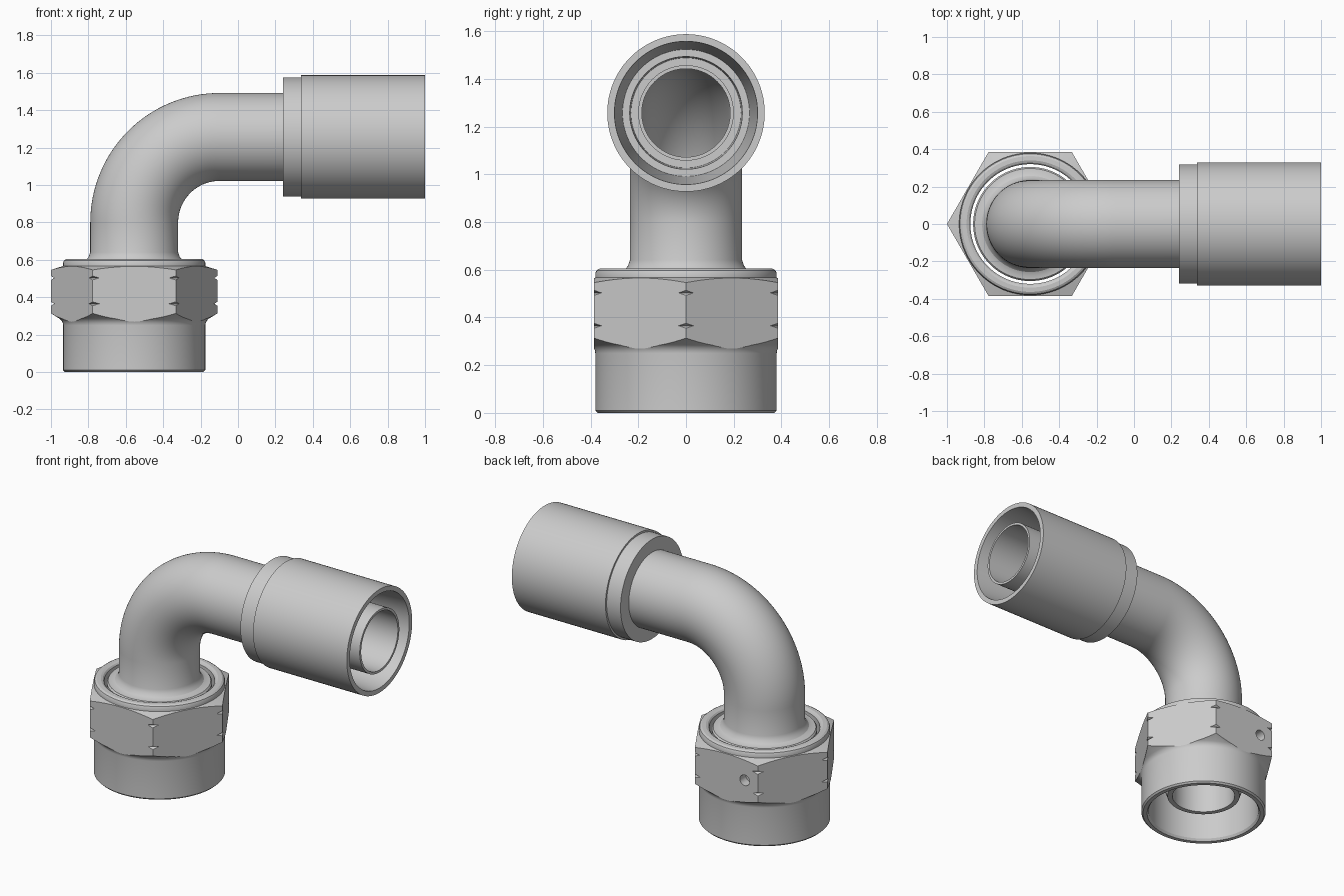
import bpy, bmesh, math
from mathutils import Vector, Matrix

if "Cube" in bpy.data.objects:
    bpy.data.objects.remove(bpy.data.objects["Cube"])

NUT_X = -0.555        # vertical axis of nut
ARM_Z = 1.257         # height of horizontal arm
BEND = 0.457          # bend radius of the centre line
S0 = ARM_Z - BEND     # path length where the bend starts
S1 = S0 + BEND * math.pi / 2
SIDES = 96


def path(s):
    """Centre point and in-plane normal at length s along the elbow path."""
    if s <= S0:
        return Vector((NUT_X, 0, s)), Vector((1, 0, 0))
    a = min((s - S0) / BEND, math.pi / 2)
    n = Vector((math.cos(a), 0, -math.sin(a)))
    p = Vector((NUT_X + BEND, 0, S0)) - n * BEND
    p.x += max(0, s - S1)
    return p, n


def arm(x):
    """Path length for a given x on the horizontal arm."""
    return S1 + x - (NUT_X + BEND)


def straight(s):
    return Vector((NUT_X, 0, s)), Vector((1, 0, 0))


def sweep(name, profile, route):
    """Closed (length, radius) profile turned around a route."""
    bm = bmesh.new()
    rings = []
    for s, r in profile:
        p, n = route(s)
        rings.append([bm.verts.new(p + n * (r * math.cos(t)) + Vector((0, r * math.sin(t), 0)))
                      for t in (2 * math.pi * i / SIDES for i in range(SIDES))])
    for k, ring in enumerate(rings):
        nxt = rings[(k + 1) % len(rings)]
        for i in range(SIDES):
            j = (i + 1) % SIDES
            bm.faces.new((ring[i], ring[j], nxt[j], nxt[i]))
    bmesh.ops.recalc_face_normals(bm, faces=bm.faces)
    return finish(name, bm)


def cylinder(name, sides, radius, depth, matrix):
    bm = bmesh.new()
    bmesh.ops.create_cone(bm, cap_ends=True, segments=sides, radius1=radius,
                          radius2=radius, depth=depth, matrix=matrix)
    return finish(name, bm)


def finish(name, bm):
    me = bpy.data.meshes.new(name)
    bm.to_mesh(me)
    bm.free()
    ob = bpy.data.objects.new(name, me)
    bpy.context.collection.objects.link(ob)
    return ob


def activate(ob):
    bpy.ops.object.select_all(action='DESELECT')
    ob.select_set(True)
    bpy.context.view_layer.objects.active = ob


def boolean(ob, other, operation):
    mod = ob.modifiers.new("cut", 'BOOLEAN')
    mod.object, mod.operation, mod.solver = other, operation, 'EXACT'
    activate(ob)
    bpy.ops.object.modifier_apply(modifier=mod.name)
    bpy.data.objects.remove(other)


# Bent tube: outside from tapered seat to hose nipple, then back through the bore
bend = [S0 + (S1 - S0) * i / 32 for i in range(33)]
outer = [(0.12, 0.22), (0.38, 0.305), (0.58, 0.305), (0.59, 0.297), (0.592, 0.275),
         (0.60, 0.257), (0.615, 0.244), (0.64, 0.235)]
outer += [(s, 0.235) for s in bend]
outer += [(arm(0.33), 0.235), (arm(0.33), 0.20), (arm(1.0), 0.20)]
bore = [(arm(1.0), 0.185)] + [(s, 0.185) for s in reversed(bend)] + [(0.12, 0.19)]
tube = sweep("bent_tube", outer + bore, path)

# Crimp sleeve with stepped back collar and tapered mouth
sleeve = sweep("crimp_sleeve", [(arm(x), r) for x, r in (
    (0.24, 0.23), (0.24, 0.318), (0.338, 0.318), (0.338, 0.33), (1.0, 0.33),
    (1.0, 0.30), (0.45, 0.266), (0.45, 0.236), (0.32, 0.23))], path)

# Swivel nut: turned body with chamfers and corner notches, trimmed by a hexagon
body = [(0.0, 0.345), (0.0, 0.37), (0.01, 0.38), (0.25, 0.38), (0.262, 0.382),
        (0.274, 0.388), (0.284, 0.397), (0.323, 0.46)]
for z in (0.365, 0.503):
    body += [(z - 0.02, 0.46), (z, 0.428), (z + 0.02, 0.46)]
body += [(0.541, 0.46), (0.567, 0.38), (0.585, 0.38), (0.597, 0.375), (0.604, 0.363),
         (0.605, 0.34), (0.60, 0.328), (0.59, 0.32), (0.38, 0.32), (0.35, 0.335), (0.015, 0.335)]
nut = sweep("swivel_nut", body, straight)
prism = cylinder("hexagon", 6, 0.445, 1.0,
                 Matrix.Translation((NUT_X, 0, 0.4)) @ Matrix.Rotation(math.pi / 6, 4, 'Z'))
# Put a hexagon corner on the x axis whatever the primitive's start angle
first = prism.data.vertices[0].co
prism.data.transform(Matrix.Translation((NUT_X, 0, 0))
                     @ Matrix.Rotation(-math.atan2(first.y, first.x - NUT_X), 4, 'Z')
                     @ Matrix.Translation((-NUT_X, 0, 0)))
boolean(nut, prism, 'INTERSECT')

# Small pin hole in the rear flat
pin = cylinder("pin_hole", 32, 0.034, 0.12,
               Matrix.Translation((NUT_X - 0.13, 0.385, 0.43)) @ Matrix.Rotation(math.pi / 2, 4, 'X'))
boolean(nut, pin, 'DIFFERENCE')

for ob in (tube, sleeve, nut):
    activate(ob)
    bpy.ops.object.shade_smooth_by_angle(angle=math.radians(25))
